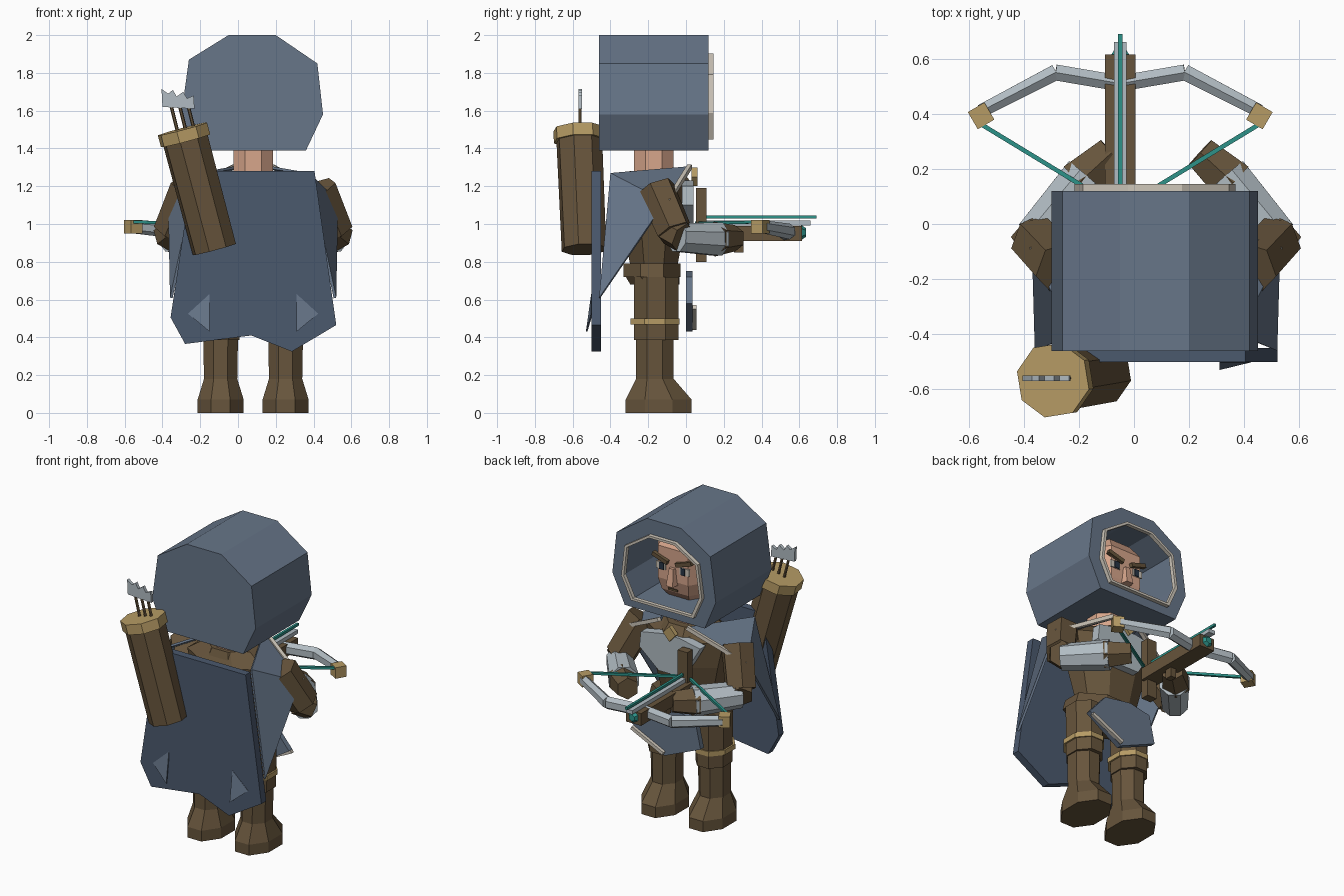
import bpy, bmesh, math
from mathutils import Vector

cube = bpy.data.objects.get("Cube")
if cube:
    bpy.data.objects.remove(cube, do_unlink=True)

CX = 0.08    # body centre line
BX = -0.05   # crossbow centre line


def material(name, rgb):
    m = bpy.data.materials.new(name)
    m.use_nodes = True
    m.diffuse_color = (*rgb, 1)
    m.node_tree.nodes["Principled BSDF"].inputs["Base Color"].default_value = (*rgb, 1)
    return m


BLUE = material("slate blue cloth", (.135, .18, .25))
NAVY = material("dark navy cloth", (.07, .10, .155))
BROWN = material("brown leather", (.135, .09, .045))
GOLD = material("dull gold", (.47, .33, .13))
STEEL = material("pale steel", (.44, .50, .54))
SKIN = material("skin", (.68, .38, .26))
CREAM = material("cream trim", (.63, .58, .50))
TEAL = material("teal", (.026, .29, .25))
DARK = material("dark pupil", (.02, .035, .06))


def skin(name, mat, rings, closed=False):
    """Bridge equal rings of points into a solid, capping both ends unless closed."""
    bm = bmesh.new()
    loops = [[bm.verts.new(p) for p in r] for r in rings]
    pairs = list(zip(loops, loops[1:])) + ([(loops[-1], loops[0])] if closed else [])
    n = len(loops[0])
    for a, b in pairs:
        for i in range(n):
            j = (i + 1) % n
            bm.faces.new((a[i], a[j], b[j], b[i]))
    if not closed:
        bm.faces.new(loops[0])
        bm.faces.new(loops[-1])
    bmesh.ops.recalc_face_normals(bm, faces=bm.faces)
    me = bpy.data.meshes.new(name)
    bm.to_mesh(me)
    bm.free()
    me.materials.append(mat)
    ob = bpy.data.objects.new(name, me)
    bpy.context.collection.objects.link(ob)
    return ob


def slab(name, mat, outline, y0, y1):
    """Extrude an x-z outline along y."""
    return skin(name, mat, [[(x, y, z) for x, z in outline] for y in (y0, y1)])


def loft(name, mat, rings, n=8):
    """Stack horizontal rings given as (cx, cy, z, half width, half depth)."""
    k = 1 / math.cos(math.pi / n)
    ang = [(i + .5) * math.tau / n for i in range(n)]
    return skin(name, mat, [[(x + rx * k * math.cos(a), y + ry * k * math.sin(a), z)
                             for a in ang] for x, y, z, rx, ry in rings])


def rod(name, mat, a, b, r, r2=None, n=8, sx=1):
    """Straight bar between two points; sx flattens it sideways."""
    a, b = Vector(a), Vector(b)
    d = (b - a).normalized()
    side = d.cross(Vector((0, 0, 1)))
    side = side.normalized() if side.length > .01 else Vector((1, 0, 0))
    up = side.cross(d)
    k = 1 / math.cos(math.pi / n)
    ang = [(i + .5) * math.tau / n for i in range(n)]
    return skin(name, mat, [[p + (side * math.cos(t) * sx + up * math.sin(t)) * q * k for t in ang]
                            for p, q in ((a, r), (b, r if r2 is None else r2))])


def box(name, mat, c, s):
    x, y, z = c
    w, d, h = (v / 2 for v in s)
    return slab(name, mat, [(x - w, z - h), (x + w, z - h), (x + w, z + h), (x - w, z + h)], y - d, y + d)


# Hood with a hollow face opening and a pale rim
hood = [(-.05, 2), (.20, 2), (.42, 1.85), (.45, 1.58), (.36, 1.39), (-.22, 1.39), (-.30, 1.58), (-.26, 1.87)]


def opening(grow, y):
    return [(CX + (x - CX) * (.75 + grow), y, 1.675 + (z - 1.695) * (.72 + grow)) for x, z in hood]


skin("hood", BLUE, [[(x, -.46, z) for x, z in hood], [(x, .12, z) for x, z in hood],
                    opening(0, .12), opening(0, -.40)])
skin("hood_rim", CREAM, [opening(.03, .12), opening(.03, .145), opening(-.02, .145), opening(-.02, .12)], closed=True)

# Head and face
section = [(.11, .19), (.18, .08), (.16, -.15), (.08, -.2), (-.08, -.2), (-.16, -.15), (-.18, .08), (-.11, .19)]
skin("head", SKIN, [[(CX + x * s, -.17 + y * s, z) for x, y in section]
                    for z, s in ((1.42, .55), (1.5, .88), (1.58, 1), (1.79, 1), (1.87, .7))])
loft("neck", SKIN, [(CX, -.17, 1.25, .105, .105), (CX, -.17, 1.46, .105, .105)])
skin("nose", SKIN, [[(CX + x, y, z) for x, y in ((-w, 0), (w, 0), (w * .7, d), (-w * .7, d))]
                    for z, w, d in ((1.56, .035, .06), (1.67, .022, .04))])
for side, s in (("right", 1), ("left", -1)):
    ex = CX + s * .085
    box(side + "_eye", CREAM, (ex, .022, 1.665), (.07, .009, .045))
    box(side + "_pupil", DARK, (ex - s * .008, .028, 1.665), (.032, .008, .045))
    rod(side + "_brow", BROWN, (CX + s * .03, .03, 1.70), (CX + s * .14, .025, 1.735), .013, n=4)
box("mouth", BROWN, (CX, .02, 1.525), (.07, .008, .012))

# Torso, belt and front plates
loft("torso", BROWN, [(CX, -.17, .78, .18, .125), (CX, -.17, 1.03, .24, .17),
                      (CX, -.17, 1.2, .28, .17), (CX, -.17, 1.28, .16, .12)])
loft("hips", BROWN, [(CX, -.165, .68, .25, .13), (CX, -.18, .73, .26, .145), (CX, -.18, .79, .23, .14)])
loft("belt", BROWN, [(CX, -.18, .72, .27, .15), (CX, -.18, .79, .25, .15)])
slab("breastplate", STEEL, [(-.13, 1.2), (.02, 1.23), (.14, 1.23), (.3, 1.2), (.31, 1.1), (.17, .98), (0, .98)], -.02, .04)
loft("collar", BROWN, [(CX, -.15, 1.23, .17, .17), (CX, -.16, 1.28, .14, .14)])
slab("collar_clasp", GOLD, [(CX, 1.20), (CX + .045, 1.25), (CX, 1.30), (CX - .045, 1.25)], .03, .06)
slab("hip_plate", BLUE, [(-.09, .72), (.06, .75), (.25, .72), (.37, .58), (.13, .43), (-.13, .54)], 0, .035)
rod("hip_plate_trim", CREAM, (.36, .045, .56), (.13, .045, .45), .011, n=4)

# Legs and arms, mirrored about the body centre line
for side, s in (("right", 1), ("left", -1)):
    lx = CX + s * .172
    loft(side + "_boot", BROWN, [(lx, -.145, 0, .122, .175), (lx, -.145, .07, .122, .175),
                                 (lx, -.165, .18, .088, .1), (lx, -.165, .40, .092, .1)])
    loft(side + "_thigh", BROWN, [(lx, -.158, .385, .1, .117), (lx, -.158, .72, .105, .117)])
    loft(side + "_knee_band", GOLD, [(lx, -.165, .468, .112, .13), (lx, -.165, .5, .112, .13)])

    def at(x, y, z):
        return (CX + s * x, y, z)

    rod(side + "_upper_arm", BROWN, at(.34, -.16, 1.19), at(.435, -.06, .96), .09, .085, n=6)
    rod(side + "_elbow", BROWN, at(.41, -.09, .97), at(.46, -.02, .93), .07, n=6)
    rod(side + "_forearm", STEEL, at(.44, -.05, .93), at(.25, .17, .92), .075, .088)
    rod(side + "_hand", BROWN, at(.28, .15, .92), at(.16, .26, .925), .08, .06, n=6)

    # Shoulder drape: folded cloth with a pale front edge
    a, b, c, d = (Vector(at(*p)) for p in ((.30, -.40, 1.27), (.10, .01, 1.305), (.45, -.11, 1.12), (.44, -.46, .61)))
    me = bpy.data.meshes.new(side + "_drape")
    me.from_pydata([a, b, c, d], [], [(0, 1, 2), (0, 2, 3)] if s < 0 else [(2, 1, 0), (3, 2, 0)])
    me.materials.append(BLUE)
    drape = bpy.data.objects.new(side + "_drape", me)
    bpy.context.collection.objects.link(drape)
    mod = drape.modifiers.new("thickness", "SOLIDIFY")
    mod.thickness = .015
    rod(side + "_drape_trim", CREAM, b + Vector((0, .01, 0)), c + Vector((0, .015, 0)), .012, n=4)

    # Raised patch near the cape hem
    px = CX + s * .23
    corners = [(px, -.502, .63), (px + s * .115, -.502, .525), (px, -.53, .43)]
    skin(side + "_cape_patch", BLUE, [corners, [(x, y + .008, z) for x, y, z in corners]])

# Cape
slab("cape", NAVY, [(-.24, 1.28), (.405, 1.28), (.52, .465), (.285, .325), (.07, .41), (-.28, .365), (-.357, .505)],
     -.50, -.45)

# Quiver with arrows
foot, top = Vector((-.125, -.54, .865)), Vector((-.28, -.565, 1.45))
axis = (top - foot).normalized()
rod("quiver", BROWN, foot, top, .112, .115)
rod("quiver_rim", GOLD, top - axis * .01, top + axis * .055, .128)
for x in (-.345, -.3, -.255):
    rod("arrow_shaft", BROWN, (x + .03, -.56, 1.47), (x - .015, -.56, 1.65), .008, n=6)
slab("arrow_feathers", STEEL, [(-.40, 1.62), (-.405, 1.715), (-.37, 1.69), (-.345, 1.71), (-.325, 1.675),
                               (-.29, 1.7), (-.27, 1.665), (-.235, 1.68), (-.23, 1.61)], -.57, -.55)

# Crossbow
box("stock", BROWN, (BX, .345, .95), (.11, .54, .08))
box("butt", BROWN, (BX, .08, .995), (.07, .055, .39))
box("rail", STEEL, (BX, .38, 1.005), (.045, .56, .025))
rod("bolt", TEAL, (BX, .1, 1.037), (BX, .69, 1.037), .008, n=4)
rod("stock_gem", TEAL, (BX, .61, .955), (BX, .635, .955), .035, .02, n=6)
box("trigger", BROWN, (BX, .28, .89), (.04, .05, .08))
for side, s in (("right", 1), ("left", -1)):
    path = [(BX + s * x, y, z) for x, y, z in ((0, .51, .955), (.235, .55, .96), (.505, .41, .985))]
    rod(side + "_inner_limb", STEEL, path[0], path[1], .036, n=6, sx=.8)
    rod(side + "_outer_limb", STEEL, path[1], path[2], .036, .03, n=6, sx=.8)
    rod(side + "_limb_tip", GOLD, (BX + s * .475, .41, .985), (BX + s * .535, .375, .985), .036, n=4)
    rod(side + "_string", TEAL, (BX + s * .51, .365, 1.01), (BX, .055, 1.005), .008, n=4)
